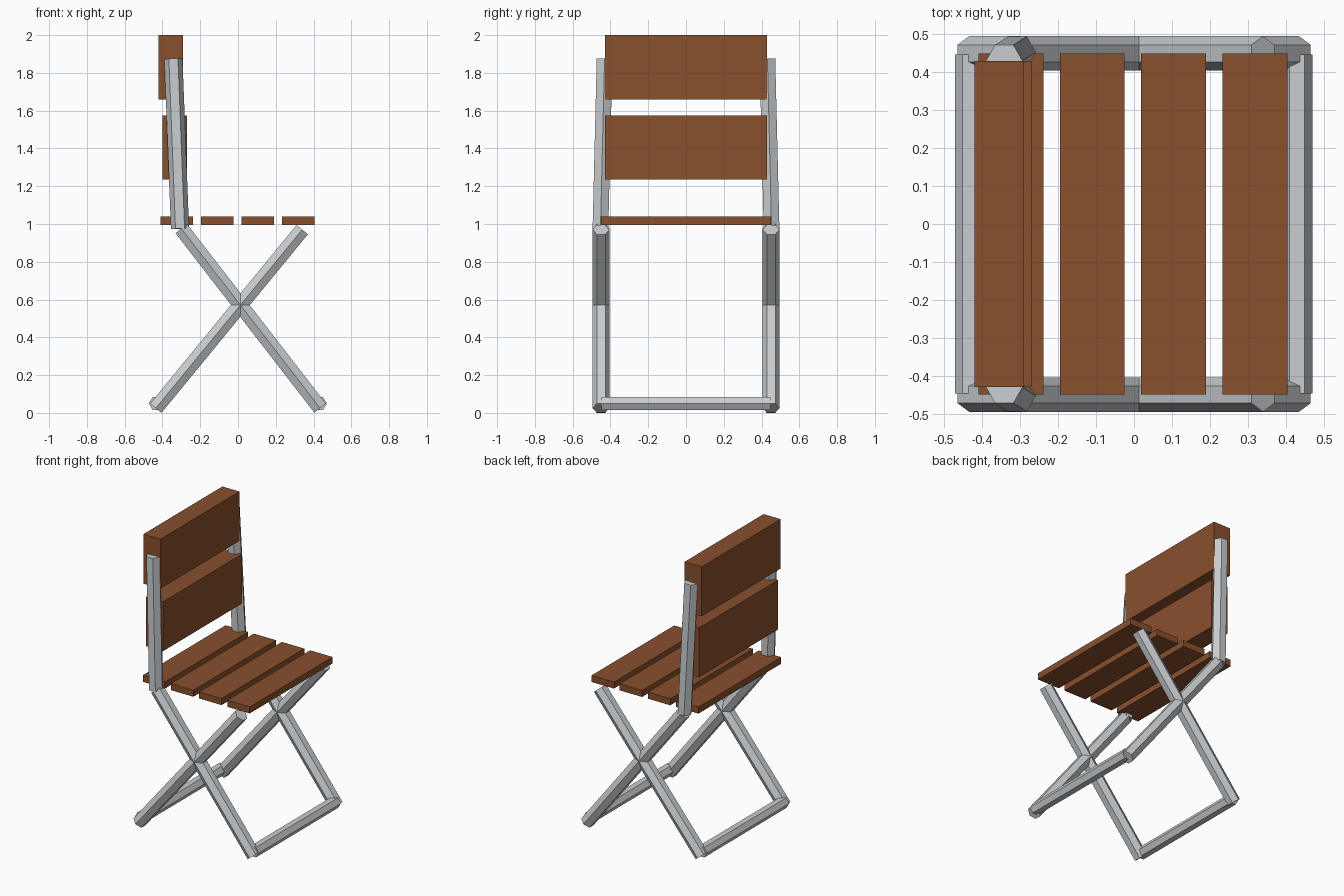
import bpy, bmesh, math
from mathutils import Vector

default = bpy.data.objects.get("Cube")
if default:
    bpy.data.objects.remove(default)


def make_material(name, colour):
    mat = bpy.data.materials.new(name)
    mat.use_nodes = True
    mat.diffuse_color = colour
    mat.node_tree.nodes["Principled BSDF"].inputs["Base Color"].default_value = colour
    return mat


wood = make_material("brown wood", (0.25, 0.08, 0.027, 1))
metal = make_material("pale grey metal", (0.58, 0.61, 0.63, 1))


def add_object(name, bm, mat):
    bmesh.ops.recalc_face_normals(bm, faces=bm.faces)
    mesh = bpy.data.meshes.new(name)
    bm.to_mesh(mesh)
    bm.free()
    mesh.materials.append(mat)
    obj = bpy.data.objects.new(name, mesh)
    bpy.context.collection.objects.link(obj)
    return obj


def tube(name, start, end, radius, corner):
    """Six-sided closed tube with one corner pointing along the given direction."""
    start, end = Vector(start), Vector(end)
    axis = (end - start).normalized()
    u = Vector(corner)
    u = (u - axis * u.dot(axis)).normalized()
    v = axis.cross(u)
    bm = bmesh.new()
    rings = []
    for centre in (start, end):
        angles = [math.tau * i / 6 for i in range(6)]
        rings.append([bm.verts.new(centre + radius * (u * math.cos(a) + v * math.sin(a)))
                      for a in angles])
    for i in range(6):
        j = (i + 1) % 6
        bm.faces.new((rings[0][i], rings[0][j], rings[1][j], rings[1][i]))
    for ring in rings:
        bm.faces.new(ring)
    return add_object(name, bm, metal)


def board(name, x_range, z_range, half_length):
    """Plank running from side to side."""
    bm = bmesh.new()
    bmesh.ops.create_cube(bm, size=1)
    for vert in bm.verts:
        vert.co.x = x_range[vert.co.x > 0]
        vert.co.y = math.copysign(half_length, vert.co.y)
        vert.co.z = z_range[vert.co.z > 0]
    return add_object(name, bm, wood)


# Seat slats
for i in range(4):
    left = -0.41 + i * 0.2145
    board(f"seat_slat_{i + 1}", (left, left + 0.171), (0.995, 1.04), 0.45)

# Backrest boards
board("backrest_upper_board", (-0.42, -0.29), (1.66, 2.0), 0.43)
board("backrest_lower_board", (-0.40, -0.27), (1.235, 1.575), 0.43)

# Crossed legs and backrest uprights on both ends
for end_name, s in (("front", -1), ("rear", 1)):
    y = 0.45 * s
    tube(f"{end_name}_leg_a", (-0.435, y, 0.025), (0.34, y, 0.97), 0.045, (0, 1, 0))
    tube(f"{end_name}_leg_b", (0.435, y, 0.025), (-0.30, y, 0.975), 0.045, (0, 1, 0))
    tube(f"{end_name}_backrest_upright", (-0.307, 0.453 * s, 0.975),
         (-0.342, 0.431 * s, 1.875), 0.048, (1, 0, 0))

# Floor bars joining the legs
for side_name, x in (("right", -0.432), ("left", 0.43)):
    tube(f"{side_name}_floor_bar", (x, -0.447, 0.05), (x, 0.447, 0.05), 0.04, (1, 0, 0))
